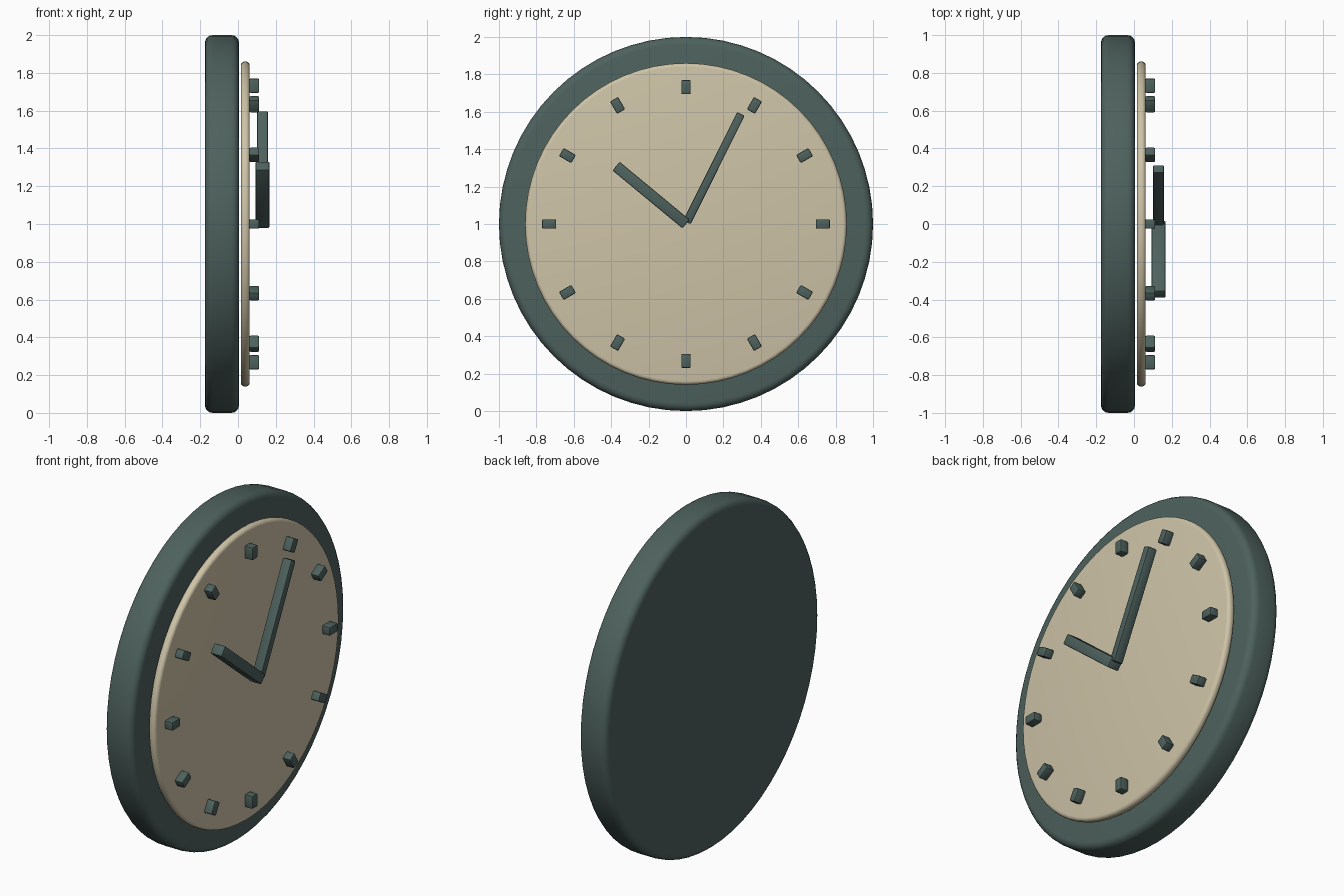
import bpy, math

if "Cube" in bpy.data.objects:
    bpy.data.objects.remove(bpy.data.objects["Cube"])

CENTRE_Z = 1.0


def material(name, rgb):
    m = bpy.data.materials.new(name)
    m.diffuse_color = (*rgb, 1)
    m.use_nodes = True
    m.node_tree.nodes["Principled BSDF"].inputs["Base Color"].default_value = m.diffuse_color
    return m


dark = material("dark_green", (0.075, 0.12, 0.11))
cream = material("cream", (0.62, 0.55, 0.39))


def finish(name, mat, bevel, segments):
    """Name the active object, round its edges and shade it smooth."""
    ob = bpy.context.object
    ob.name = name
    bpy.ops.object.transform_apply(location=False, rotation=False, scale=True)
    ob.data.materials.append(mat)
    mod = ob.modifiers.new("rounded_edges", 'BEVEL')
    mod.width = bevel
    mod.segments = segments
    mod.limit_method = 'ANGLE'
    mod.angle_limit = math.radians(40)
    bpy.ops.object.modifier_apply(modifier=mod.name)
    bpy.ops.object.shade_smooth_by_angle(angle=math.radians(35))
    return ob


def disc(name, radius, x0, x1, mat, bevel):
    bpy.ops.mesh.primitive_cylinder_add(
        vertices=64, radius=radius, depth=x1 - x0,
        location=((x0 + x1) / 2, 0, CENTRE_Z), rotation=(0, math.pi / 2, 0))
    finish(name, mat, bevel, 4)


def bar(name, degrees, r0, r1, width, x0, x1, bevel=0.007):
    """Box lying along a clock direction (clockwise from twelve)."""
    a = math.radians(degrees)
    r = (r0 + r1) / 2
    bpy.ops.mesh.primitive_cube_add(
        size=1, location=((x0 + x1) / 2, r * math.sin(a), CENTRE_Z + r * math.cos(a)),
        rotation=(-a, 0, 0))
    bpy.context.object.scale = (x1 - x0, width, r1 - r0)
    finish(name, dark, bevel, 2)


# Case and dial
disc("case", 1.0, -0.175, 0.005, dark, 0.04)
disc("dial", 0.86, 0.015, 0.062, cream, 0.02)

# Twelve hour markers
for i in range(12):
    bar(f"hour_marker_{i + 1}", 30 * (i + 1), 0.694, 0.77, 0.05, 0.06, 0.112)

# Hands
bar("hour_hand", -50.4, 0.0, 0.485, 0.06, 0.093, 0.167)
bar("minute_hand", 26.5, 0.01, 0.657, 0.045, 0.1, 0.159)
